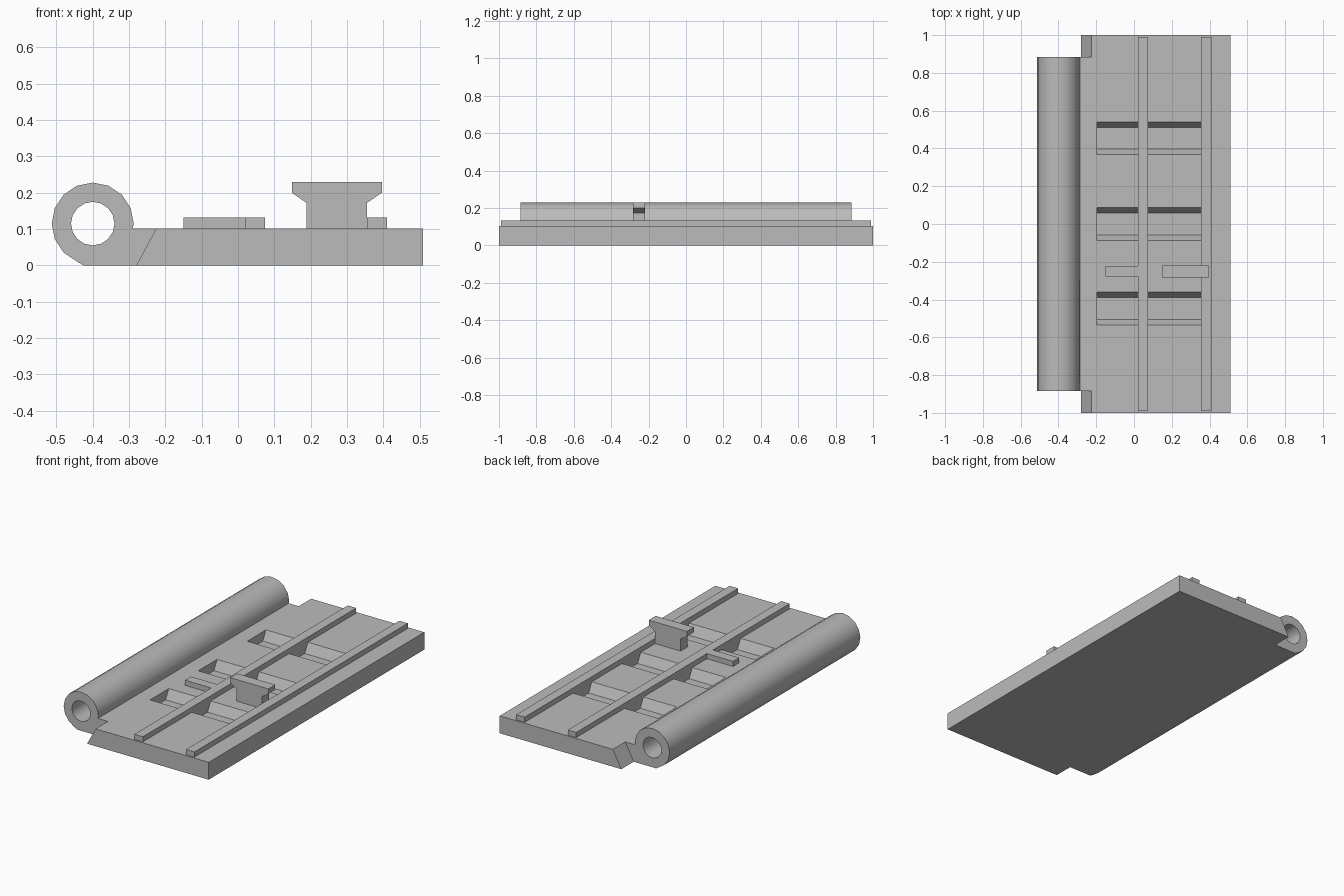
import bpy, bmesh
from math import cos, sin, tau

cube = bpy.data.objects.get("Cube")
if cube:
    bpy.data.objects.remove(cube)

grey = bpy.data.materials.new("plain_grey")
grey.use_nodes = True
grey.diffuse_color = (0.5, 0.5, 0.5, 1)
bsdf = next(n for n in grey.node_tree.nodes if n.type == 'BSDF_PRINCIPLED')
bsdf.inputs["Base Color"].default_value = (0.5, 0.5, 0.5, 1)


def prism(name, start, end):
    """Solid spanning two matching outlines."""
    bm = bmesh.new()
    a = [bm.verts.new(p) for p in start]
    b = [bm.verts.new(p) for p in end]
    bm.faces.new(a)
    bm.faces.new(b)
    for i in range(len(a)):
        j = (i + 1) % len(a)
        bm.faces.new((a[i], a[j], b[j], b[i]))
    bmesh.ops.recalc_face_normals(bm, faces=bm.faces)
    mesh = bpy.data.meshes.new(name)
    bm.to_mesh(mesh)
    bm.free()
    mesh.materials.append(grey)
    obj = bpy.data.objects.new(name, mesh)
    bpy.context.collection.objects.link(obj)
    return obj


def along_y(name, outline, y0, y1):
    return prism(name, [(x, y0, z) for x, z in outline],
                 [(x, y1, z) for x, z in outline])


def along_x(name, outline, x0, x1):
    return prism(name, [(x0, y, z) for y, z in outline],
                 [(x1, y, z) for y, z in outline])


def box(name, x0, x1, y0, y1, z0, z1):
    return along_y(name, [(x0, z0), (x1, z0), (x1, z1), (x0, z1)], y0, y1)


def combine(target, other, operation):
    """Bake a boolean into the target and drop the helper."""
    mod = target.modifiers.new("cut", 'BOOLEAN')
    mod.operation = operation
    mod.solver = 'EXACT'
    mod.object = other
    bpy.context.view_layer.objects.active = target
    bpy.ops.object.modifier_apply(modifier=mod.name)
    bpy.data.objects.remove(other)


def circle(radius, count):
    return [(-0.4 + radius * cos(tau * i / 16), 0.115 + radius * sin(tau * i / 16))
            for i in range(count)]


TOP = 0.102

# Base plate with a slanted left edge
plate = along_y("base_plate", [(-0.28, 0), (0.51, 0), (0.51, TOP), (-0.225, TOP)], -1, 1)

# Hinge barrel with its web, merged into the plate, then bored through
web = [(-0.425, 0), (-0.21, 0), (-0.21, TOP), (-0.29, TOP)]
combine(plate, along_y("hinge_barrel", circle(0.113, 12) + web, -0.885, 0.885), 'UNION')
combine(plate, along_y("bore", circle(0.06, 16), -1.1, 1.1), 'DIFFERENCE')

# Slope-sided pockets, a pair in each of three rows
for y in (-0.448, 0, 0.454):
    pocket = [(y - 0.14, 0.202), (y - 0.058, 0.047), (y + 0.058, 0.047), (y + 0.14, 0.202)]
    for x0, x1 in ((-0.197, 0.02), (0.075, 0.355)):
        combine(plate, along_x("pocket", pocket, x0, x1), 'DIFFERENCE')

bpy.ops.object.select_all(action='DESELECT')
plate.select_set(True)
bpy.context.view_layer.objects.active = plate
bpy.ops.object.shade_smooth_by_angle(angle=0.5)

# Long rails and side tab
for name, x in (("middle_rail", 0.02), ("outer_rail", 0.355)):
    box(name, x, x + 0.055, -0.99, 0.99, TOP - 0.005, 0.132)
box("side_tab", -0.15, 0.025, -0.278, -0.222, TOP - 0.005, 0.132)

# Flared handle
half = [(0.083, TOP - 0.005), (0.083, 0.172), (0.124, 0.2), (0.124, 0.229)]
handle = [(0.272 + x, z) for x, z in half] + [(0.272 - x, z) for x, z in reversed(half)]
along_y("flared_handle", handle, -0.284, -0.22)
